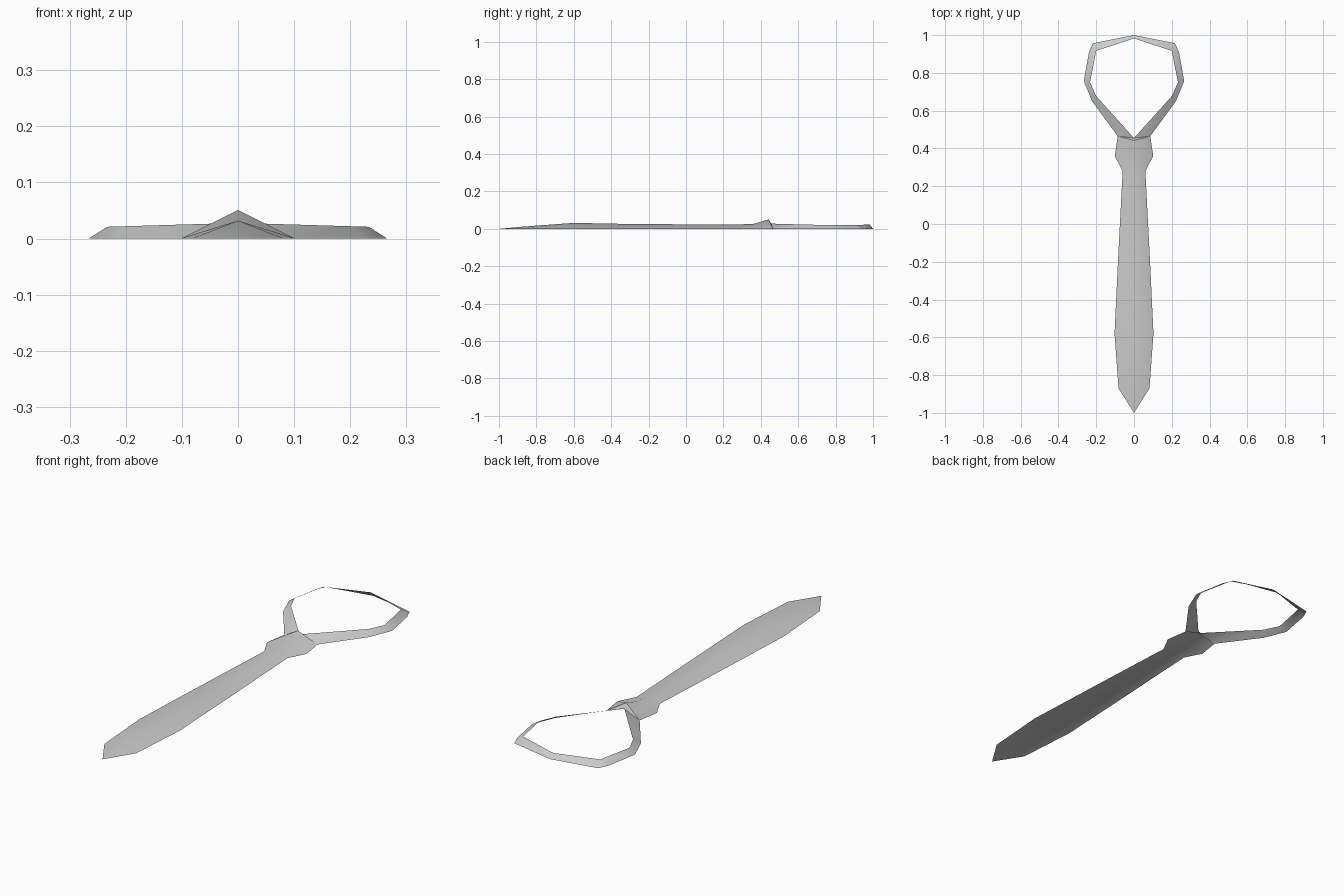
import bpy
import bmesh
from math import radians

cube = bpy.data.objects.get("Cube")
if cube:
    bpy.data.objects.remove(cube, do_unlink=True)

grey = bpy.data.materials.new("plain grey")
grey.use_nodes = True
grey.diffuse_color = (0.6, 0.6, 0.6, 1)
grey.node_tree.nodes["Principled BSDF"].inputs["Base Color"].default_value = grey.diffuse_color


def mirrored_strip(name, outer, inner, angle):
    """Thin sheet between two rails on the +x side, mirrored to -x."""
    bm = bmesh.new()
    a = [bm.verts.new(p) for p in outer]
    b = [bm.verts.new(p) for p in inner]
    for i in range(len(a) - 1):
        bm.faces.new((a[i], a[i + 1], b[i + 1], b[i]))
    bmesh.ops.remove_doubles(bm, verts=bm.verts[:], dist=0.0005)
    mesh = bpy.data.meshes.new(name)
    bm.to_mesh(mesh)
    bm.free()
    mesh.materials.append(grey)
    obj = bpy.data.objects.new(name, mesh)
    bpy.context.collection.objects.link(obj)
    bpy.ops.object.select_all(action='DESELECT')
    obj.select_set(True)
    bpy.context.view_layer.objects.active = obj
    mirror = obj.modifiers.new("Mirror", 'MIRROR')
    mirror.merge_threshold = 0.001
    bpy.ops.object.modifier_apply(modifier=mirror.name)
    bpy.ops.object.shade_smooth_by_angle(angle=radians(angle))
    return obj


# Blade and knot: half width and edge y, then ridge y and ridge height
stations = [
    (0.0, -1.0, -1.0, 0.0),
    (0.082, -0.87, -0.87, 0.012),
    (0.103, -0.58, -0.6, 0.032),
    (0.085, -0.2, -0.25, 0.025),
    (0.06, 0.28, 0.28, 0.024),
    (0.102, 0.36, 0.36, 0.026),
    (0.086, 0.465, 0.442, 0.051),
    (0.086, 0.465, 0.455, 0.028),   # back of the knot
]
mirrored_strip("tie_blade_and_knot",
               [(w, y, 0) for w, y, _, _ in stations],
               [(0, y, z) for _, _, y, z in stations], 50)

# Neck loop: sloping band from the knot round to the back of the neck
outer = [(0.086, 0.465), (0.222, 0.65), (0.266, 0.757),
         (0.238, 0.91), (0.217, 0.957), (0, 1.0)]
inner = [(0, 0.455, 0.028), (0.2, 0.677, 0.022), (0.233, 0.75, 0.021),
         (0.2, 0.917, 0.021), (0.2, 0.917, 0.021), (0, 0.982, 0.023)]
mirrored_strip("neck_loop", [(x, y, 0) for x, y in outer], inner, 60)
